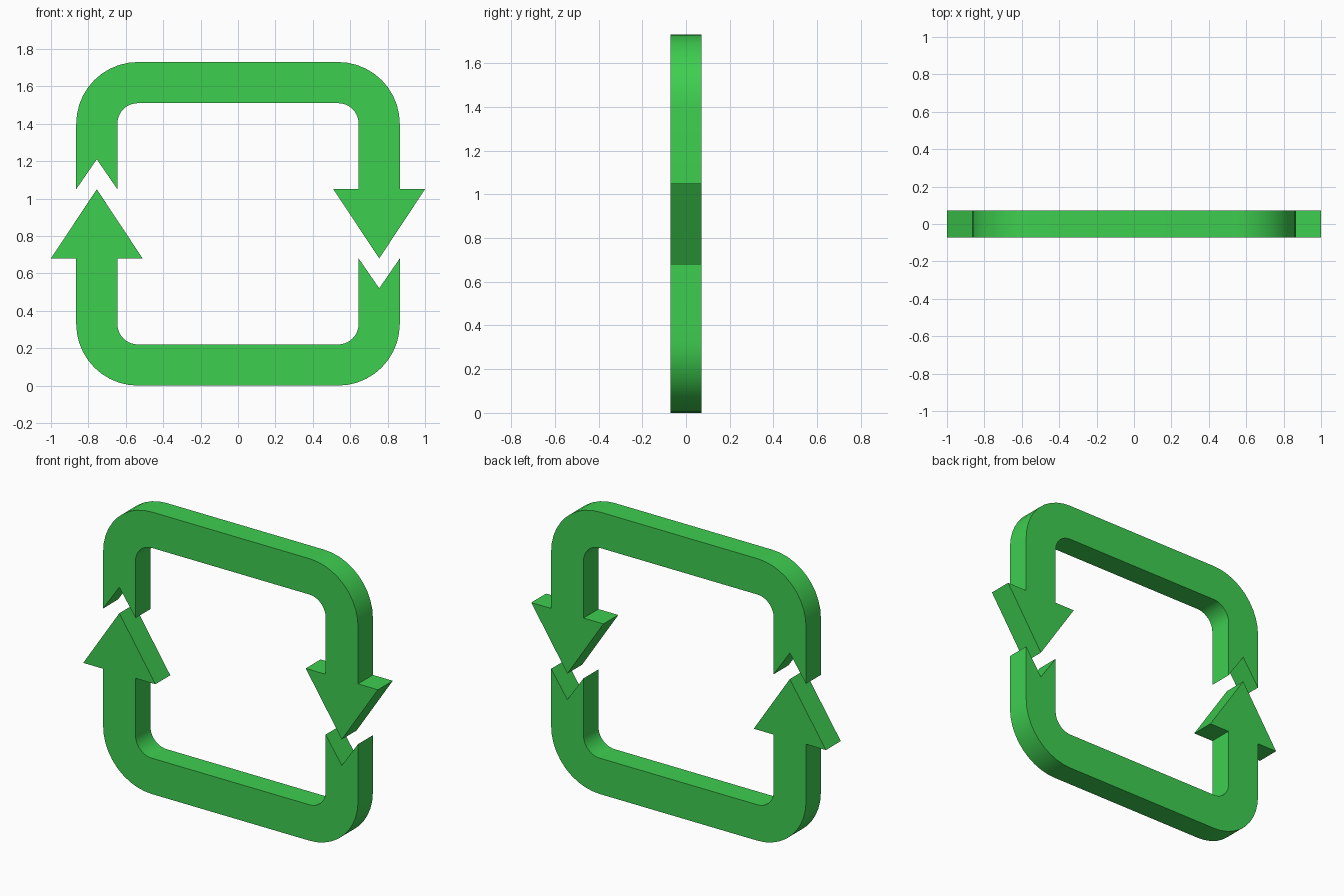
import bpy, bmesh
from math import sin, cos, pi, radians

cube = bpy.data.objects.get("Cube")
if cube:
    bpy.data.objects.remove(cube, do_unlink=True)

MID_Z = 0.865      # height of the loop's centre
OUTER, INNER = 0.865, 0.645
BEND = 0.535       # centre of the corner bends
HALF_DEPTH = 0.072
SHOULDER = 0.185   # level of the arrowhead base and the tail ends
STEPS = 10

green = bpy.data.materials.new("leaf_green")
green.use_nodes = True
colour = (0.048, 0.62, 0.08, 1)
green.diffuse_color = colour
green.node_tree.nodes["Principled BSDF"].inputs["Base Color"].default_value = colour


def bend(side, radius, start, end):
    """Points round one top corner, from angle start to end."""
    for i in range(STEPS + 1):
        a = radians(start + (end - start) * i / STEPS)
        yield (side * BEND + radius * cos(a), BEND + radius * sin(a))


def arrow_profile():
    """Half loop with a notched tail on one side and a head on the other."""
    mid = (OUTER + INNER) / 2
    points = [(-INNER, SHOULDER), (-mid, SHOULDER + 0.16), (-OUTER, SHOULDER)]
    points += bend(-1, OUTER - BEND, 180, 90)
    points += bend(1, OUTER - BEND, 90, 0)
    points += [(OUTER, SHOULDER), (1.0, SHOULDER), (mid, -SHOULDER),
               (2 * mid - 1.0, SHOULDER), (INNER, SHOULDER)]
    points += bend(1, INNER - BEND, 0, 90)
    points += bend(-1, INNER - BEND, 90, 180)
    return points


def make_arrow(name, sign):
    bm = bmesh.new()
    verts = [bm.verts.new((sign * x, -HALF_DEPTH, MID_Z + sign * z))
             for x, z in arrow_profile()]
    face = bm.faces.new(verts)
    out = bmesh.ops.extrude_face_region(bm, geom=[face])
    moved = [v for v in out["geom"] if isinstance(v, bmesh.types.BMVert)]
    bmesh.ops.translate(bm, verts=moved, vec=(0, 2 * HALF_DEPTH, 0))
    bmesh.ops.recalc_face_normals(bm, faces=bm.faces)
    mesh = bpy.data.meshes.new(name)
    bm.to_mesh(mesh)
    bm.free()
    mesh.materials.append(green)
    obj = bpy.data.objects.new(name, mesh)
    bpy.context.collection.objects.link(obj)
    # Smooth bends, sharp rims
    bpy.ops.object.select_all(action='DESELECT')
    obj.select_set(True)
    bpy.context.view_layer.objects.active = obj
    bpy.ops.object.shade_smooth_by_angle(angle=radians(30))


# The lower arrow is the upper one turned half way round
make_arrow("upper_arrow", 1)
make_arrow("lower_arrow", -1)
